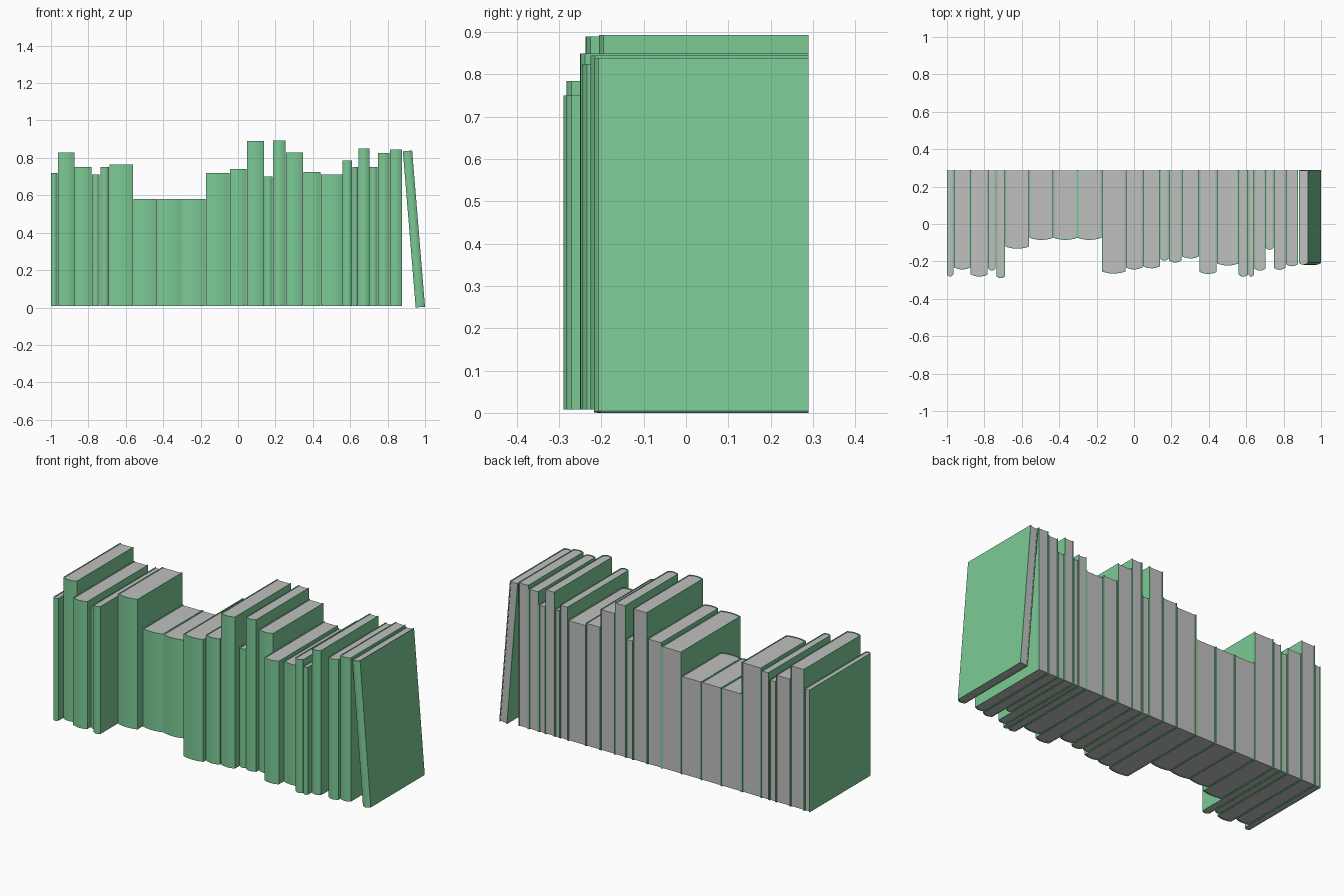
import bpy, bmesh, math
from mathutils import Matrix

cube = bpy.data.objects.get("Cube")
if cube:
    bpy.data.objects.remove(cube)


def make_material(name, rgb):
    m = bpy.data.materials.new(name)
    m.use_nodes = True
    m.diffuse_color = (*rgb, 1)
    m.node_tree.nodes["Principled BSDF"].inputs["Base Color"].default_value = (*rgb, 1)
    return m


GREEN = make_material("cover green", (0.2, 0.59, 0.3))
GREY = make_material("page grey", (0.53, 0.53, 0.53))

BACK = 0.29      # shared rear plane of the row
BASE = 0.008     # underside of the upright books
BOARD = 0.005    # cover thickness
BULGE = 0.011    # rounding of the spine
INSET = 0.003    # pages sit just inside the cover


def prism(name, outline, z0, z1, material, matrix):
    """Extrude a closed plan outline from z0 to z1."""
    bm = bmesh.new()
    face = bm.faces.new([bm.verts.new((x, y, z0)) for x, y in outline])
    top = bmesh.ops.extrude_face_region(bm, geom=[face])["geom"]
    bmesh.ops.translate(bm, vec=(0, 0, z1 - z0),
                        verts=[v for v in top if isinstance(v, bmesh.types.BMVert)])
    bmesh.ops.recalc_face_normals(bm, faces=bm.faces)
    mesh = bpy.data.meshes.new(name)
    bm.to_mesh(mesh)
    bm.free()
    mesh.materials.append(material)
    ob = bpy.data.objects.new(name, mesh)
    ob.matrix_world = matrix
    bpy.context.collection.objects.link(ob)
    bpy.ops.object.select_all(action="DESELECT")
    ob.select_set(True)
    bpy.context.view_layer.objects.active = ob
    bpy.ops.object.shade_smooth_by_angle(angle=math.radians(35))


def spine_arc(x0, x1, front, steps=8):
    """Curved spine from left to right, bulging forward to y = front."""
    return [(x0 + (x1 - x0) * i / steps,
             front + BULGE * (2 * i / steps - 1) ** 2) for i in range(steps + 1)]


def book(label, width, height, front, matrix):
    # Cover: two boards joined by the rounded spine
    outer = spine_arc(0, width, front)
    inner = spine_arc(BOARD, width - BOARD, front + BOARD)
    cover = ([(0, BACK)] + outer + [(width, BACK), (width - BOARD, BACK)]
             + inner[::-1] + [(BOARD, BACK)])
    prism("cover_" + label, cover, 0, height, GREEN, matrix)
    # Page block filling the cover
    pages = [(BOARD, BACK - INSET)] + inner + [(width - BOARD, BACK - INSET)]
    prism("pages_" + label, pages, INSET, height - INSET, GREY, matrix)


# Upright books: left edge, right edge, top, spine front
BOOKS = [
    (-1.0, -.966, .72, -.281), (-.963, -.875, .83, -.243), (-.873, -.782, .75, -.281),
    (-.78, -.74, .71, -.249), (-.735, -.69, .75, -.29), (-.687, -.562, .765, -.132),
    (-.559, -.432, .58, -.085), (-.43, -.303, .58, -.085), (-.301, -.174, .58, -.085),
    (-.172, -.046, .72, -.265), (-.044, .046, .74, -.243), (.049, .139, .89, -.237),
    (.14, .185, .7, -.196), (.188, .254, .893, -.206), (.257, .348, .83, -.184),
    (.351, .442, .725, -.267), (.444, .558, .71, -.222), (.56, .61, .785, -.282),
    (.612, .642, .75, -.282), (.645, .702, .85, -.25), (.704, .746, .75, -.138),
    (.748, .81, .825, -.245), (.812, .877, .845, -.226),
]
for n, (x0, x1, top, front) in enumerate(BOOKS, 1):
    book(f"book_{n}", x1 - x0, top - BASE, front, Matrix.Translation((x0, 0, BASE)))

# Last book leans against the row
lean = Matrix.Translation((.95, 0, 0)) @ Matrix.Rotation(math.radians(-4.7), 4, "Y")
book("leaning_book", .05, .838, -.218, lean)
